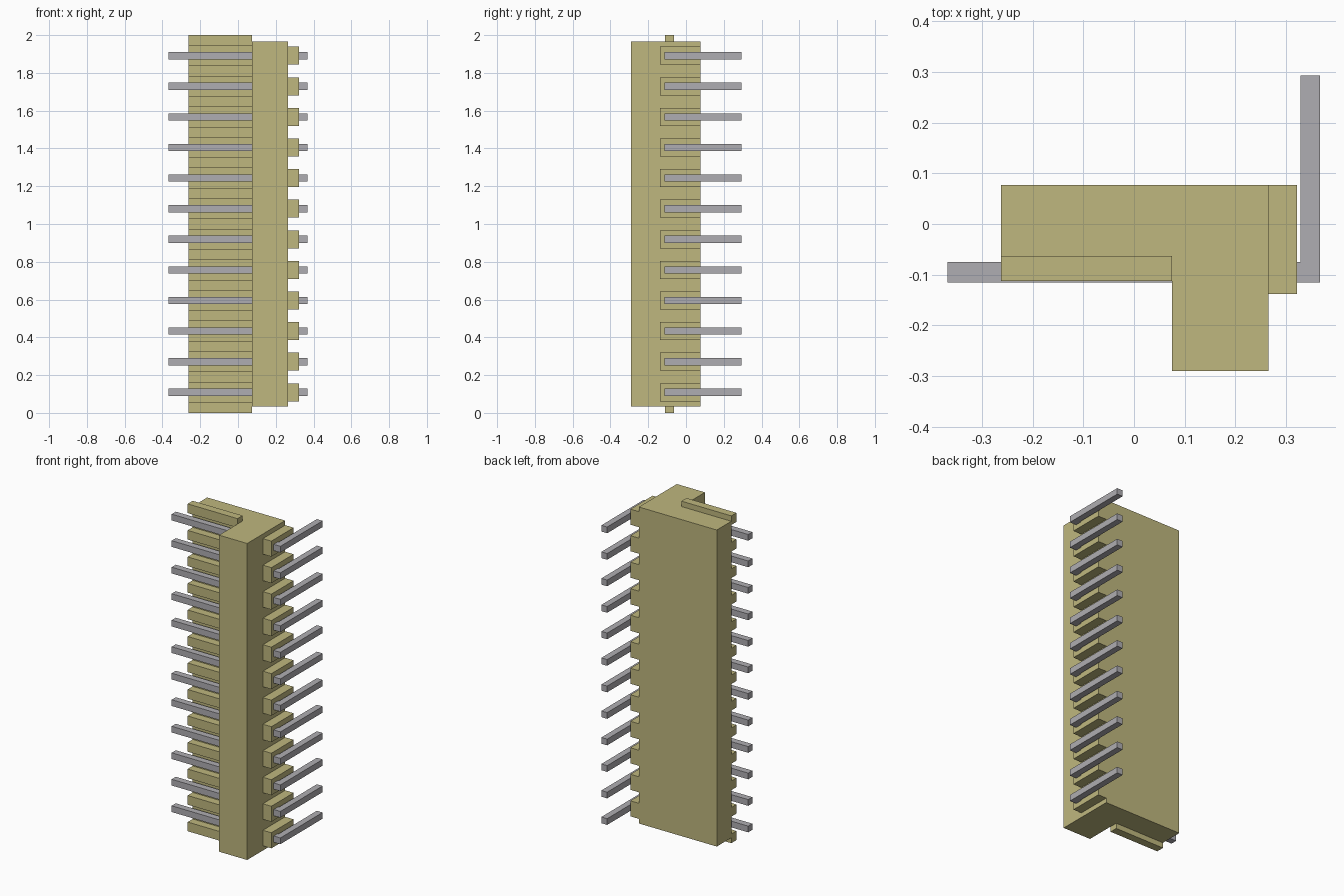
import bpy, bmesh

cube = bpy.data.objects.get("Cube")
if cube:
    bpy.data.objects.remove(cube, do_unlink=True)


def material(name, rgb):
    mat = bpy.data.materials.new(name)
    mat.use_nodes = True
    color = (*rgb, 1.0)
    mat.diffuse_color = color
    mat.node_tree.nodes["Principled BSDF"].inputs["Base Color"].default_value = color
    return mat


def prism(name, outline, z_mid, height, mat):
    """Extrude a counter-clockwise xy outline vertically about z_mid."""
    bm = bmesh.new()
    base = bm.faces.new([bm.verts.new((x, y, -height / 2)) for x, y in outline])
    ext = bmesh.ops.extrude_face_region(bm, geom=[base])
    top = [v for v in ext["geom"] if isinstance(v, bmesh.types.BMVert)]
    bmesh.ops.translate(bm, verts=top, vec=(0, 0, height))
    bmesh.ops.recalc_face_normals(bm, faces=bm.faces[:])
    mesh = bpy.data.meshes.new(name)
    bm.to_mesh(mesh)
    bm.free()
    mesh.materials.append(mat)
    obj = bpy.data.objects.new(name, mesh)
    obj.location.z = z_mid
    bpy.context.collection.objects.link(obj)
    return obj


def rect(x0, x1, y0, y1):
    return [(x0, y0), (x1, y0), (x1, y1), (x0, y1)]


olive = material("olive plastic", (0.52, 0.475, 0.21))
grey = material("grey metal", (0.43, 0.42, 0.445))

PINS = 12
PITCH = 0.162
MID = 1.0

# L-shaped housing: back plate plus forward-standing wall
housing = [(-0.262, -0.063), (0.075, -0.063), (0.075, -0.29),
           (0.265, -0.29), (0.265, 0.077), (-0.262, 0.077)]
prism("housing", housing, MID, 1.934, olive)

# Ribs on the plate, between and outside the pins
for i in range(PINS + 1):
    z = MID + (i - PINS / 2) * PITCH
    prism(f"rib_{i + 1}", rect(-0.262, 0.075, -0.112, -0.063), z, 0.056, olive)

# Bent pins, each passing through a tooth on the outer wall
pin = [(-0.368, -0.115), (0.367, -0.115), (0.367, 0.293),
       (0.328, 0.293), (0.328, -0.075), (-0.368, -0.075)]
for i in range(PINS):
    z = MID + (i - (PINS - 1) / 2) * PITCH
    prism(f"tooth_{i + 1}", rect(0.265, 0.322, -0.138, 0.077), z, 0.095, olive)
    prism(f"pin_{i + 1}", pin, z, 0.038, grey)
